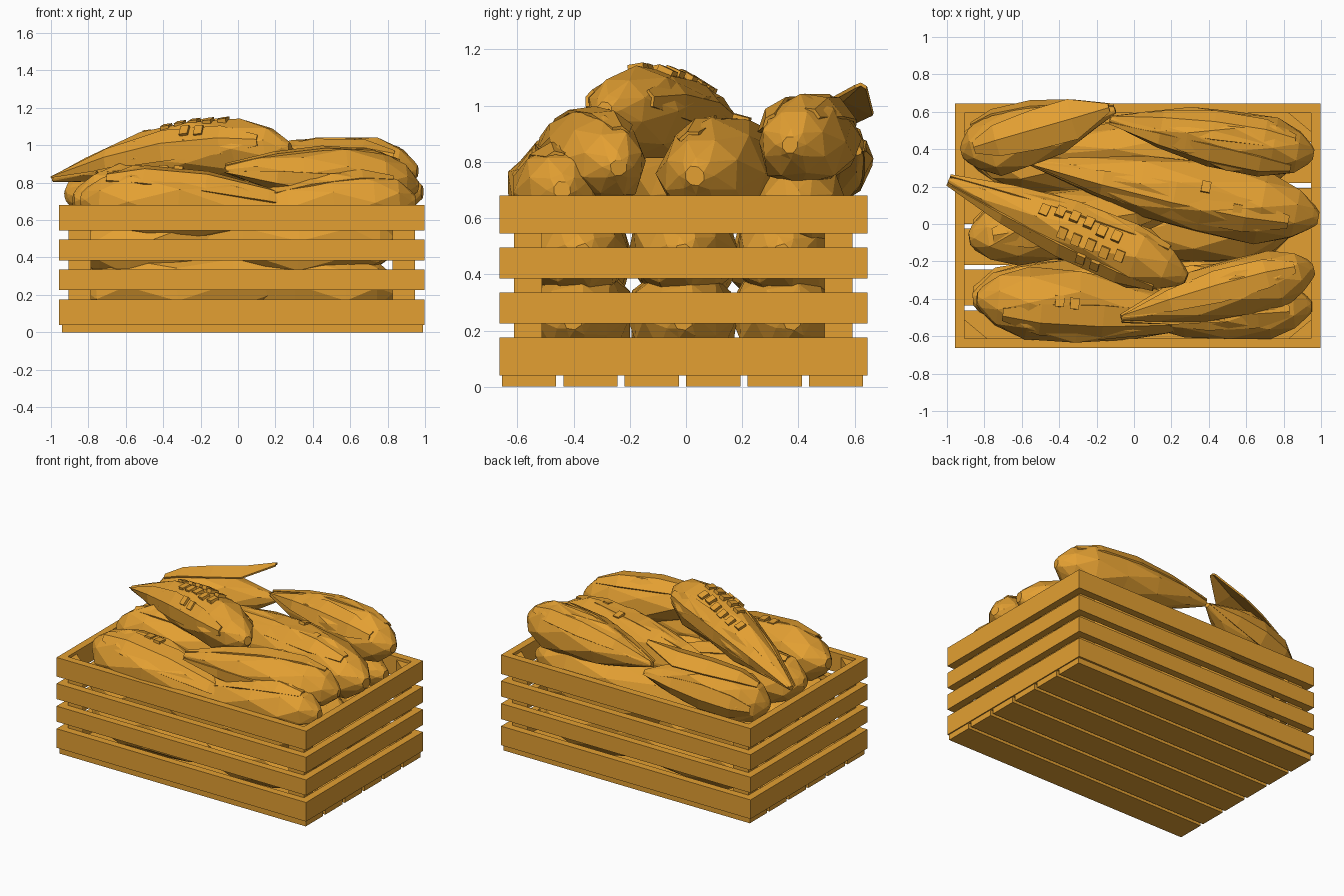
import bpy, bmesh, math, random
from mathutils import Vector

random.seed(4)
if "Cube" in bpy.data.objects:
    bpy.data.objects.remove(bpy.data.objects["Cube"], do_unlink=True)

gold = bpy.data.materials.new("golden yellow")
gold.use_nodes = True
gold.diffuse_color = (0.77, 0.35, 0.032, 1)
gold.node_tree.nodes["Principled BSDF"].inputs["Base Color"].default_value = gold.diffuse_color


def finish(bm, name):
    mesh = bpy.data.meshes.new(name)
    bm.normal_update()
    bm.to_mesh(mesh)
    bm.free()
    mesh.materials.append(gold)
    obj = bpy.data.objects.new(name, mesh)
    bpy.context.collection.objects.link(obj)
    return obj


def add_box(bm, lo, hi):
    verts = bmesh.ops.create_cube(bm, size=1)["verts"]
    for v in verts:
        v.co = Vector(a + (b - a) * (c + 0.5) for a, b, c in zip(lo, hi, v.co))
    return verts


# Crate walls: four levels of slats on each side
X0, X1, Y0, Y1, T = -0.957, 0.998, -0.664, 0.645, 0.052
for level, (z0, z1) in enumerate([(0.04, 0.175), (0.225, 0.335), (0.385, 0.495), (0.545, 0.68)]):
    for side, lo, hi in [("front", (X0, Y0), (X1, Y0 + T)), ("back", (X0, Y1 - T), (X1, Y1)),
                         ("right", (X0, Y0 + T), (X0 + T, Y1 - T)),
                         ("left", (X1 - T, Y0 + T), (X1, Y1 - T))]:
        bm = bmesh.new()
        add_box(bm, (*lo, z0), (*hi, z1))
        finish(bm, f"{side}_slat_{level}")

# Crate floor boards
for i in range(6):
    y = -0.655 + i * 0.2185
    bm = bmesh.new()
    add_box(bm, (X0 + 0.015, y, 0), (X1 - 0.008, y + 0.193, 0.04))
    finish(bm, f"floor_board_{i}")

# Triangular corner posts
for cx, sx in [(X0 + T, 1), (X1 - T, -1)]:
    for cy, sy in [(Y0 + T, 1), (Y1 - T, -1)]:
        bm = bmesh.new()
        base = [bm.verts.new((cx + a * sx, cy + b * sy, 0.04)) for a, b in [(0, 0), (0.12, 0), (0, 0.1)]]
        face = bm.faces.new(base)
        top = bmesh.ops.extrude_face_region(bm, geom=[face])["geom"]
        bmesh.ops.translate(bm, vec=(0, 0, 0.62), verts=[g for g in top if isinstance(g, bmesh.types.BMVert)])
        bmesh.ops.recalc_face_normals(bm, faces=bm.faces)
        finish(bm, "corner_post")

PROFILE = [(0, 0.1), (0.15, 0.42), (0.38, 0.82), (0.6, 1.0), (0.8, 0.97), (0.92, 0.7), (0.98, 0.34), (1, 0.18)]


def radius_at(t):
    for (t0, r0), (t1, r1) in zip(PROFILE, PROFILE[1:]):
        if t <= t1:
            return r0 + (r1 - r0) * (t - t0) / (t1 - t0)


def corn(name, tail, nose, radius, bow=0.0, leaves=(), kernels=(), sides=8):
    """Faceted cob from husk tip to stem, with husk leaves and kernels at given angles."""
    tail, nose = Vector(tail), Vector(nose)
    axis = nose - tail
    turn = axis.to_track_quat('X', 'Z')

    def point(t, angle, scale, lift=0.0):
        r = radius * scale + lift
        centre = tail + axis * t + Vector((0, 0, bow * math.sin(math.pi * t)))
        return centre + turn @ Vector((0, r * math.cos(angle), r * math.sin(angle)))

    # Cob body
    bm = bmesh.new()
    rings = []
    for k, (t, r) in enumerate(PROFILE):
        rings.append([bm.verts.new(point(t, math.tau * (j + 0.5 * (k % 2)) / sides,
                                         r * random.uniform(0.94, 1.08))) for j in range(sides)])
    for k, (a, b) in enumerate(zip(rings, rings[1:])):
        for j in range(sides):
            n = (j + 1) % sides
            if k % 2:
                tris = (a[j], a[n], b[n]), (a[j], b[n], b[j])
            else:
                tris = (a[j], a[n], b[j]), (a[n], b[n], b[j])
            for tri in tris:
                bm.faces.new(tri)
    bm.faces.new(rings[0])
    bm.faces.new(rings[-1])
    bmesh.ops.recalc_face_normals(bm, faces=bm.faces)
    finish(bm, name)

    # Husk leaves: tapered, ridged strips wrapped on the cob
    for angle, curl in leaves:
        bm = bmesh.new()
        rows = []
        for t, half in [(0.9, 0.25), (0.75, 0.5), (0.5, 0.6), (0.25, 0.6), (0.0, 0.1)]:
            out = 0.018 + curl * (1 - t) ** 3
            rows.append([bm.verts.new(point(t, math.radians(angle) + s * half, radius_at(t), out - 0.01 * abs(s)))
                         for s in (-1, 0, 1)])
        for a, b in zip(rows, rows[1:]):
            for j in range(2):
                bm.faces.new((a[j], b[j], b[j + 1], a[j + 1]))
        leaf = finish(bm, name + "_leaf")
        mod = leaf.modifiers.new("thickness", 'SOLIDIFY')
        mod.thickness = 0.012

    # Raised kernels
    if kernels:
        bm = bmesh.new()
        for angle, start, count in kernels:
            for i in range(count):
                t = start + i * 0.06
                a = math.radians(angle + random.uniform(-6, 6))
                cube = add_box(bm, (-0.024, -0.03, -0.03), (0.024, 0.03, 0.01))
                spot = point(t, a, radius_at(t))
                for v in cube:
                    y, z = v.co.y, v.co.z
                    spin = Vector((v.co.x, z * math.cos(a) - y * math.sin(a), z * math.sin(a) + y * math.cos(a)))
                    v.co = spot + turn @ spin
        finish(bm, name + "_kernels")


# Top layer of the heap
corn("top_corn", (-0.99, 0.235, 0.82), (0.28, -0.29, 0.985), 0.165, 0.05,
     leaves=[(160, 0.0), (20, 0.0)], kernels=[(65, 0.4, 6), (105, 0.5, 5), (135, 0.6, 2)])
corn("front_left_top_corn", (-0.07, -0.5, 0.87), (0.96, -0.24, 0.78), 0.165, 0.01, leaves=[(75, 0.0), (210, 0.0)])
corn("back_left_top_corn", (-0.13, 0.56, 0.88), (0.96, 0.37, 0.86), 0.165, 0.012, leaves=[(60, 0.0), (140, 0.0)])
corn("back_right_top_corn", (-0.1, 0.61, 0.84), (-0.92, 0.38, 0.73), 0.17, 0.015, leaves=[(95, 0.21), (185, 0.0)])

# Middle layer
corn("centre_corn", (-0.55, 0.33, 0.79), (0.985, 0.03, 0.75), 0.195, 0.0,
     leaves=[(110, 0.0)], kernels=[(70, 0.6, 1), (100, 0.72, 1)])
corn("front_right_corn", (0.5, -0.5, 0.62), (-0.84, -0.4, 0.71), 0.195, 0.01,
     leaves=[(60, 0.0)], kernels=[(90, 0.62, 2)])
corn("front_left_corn", (-0.15, -0.47, 0.62), (0.95, -0.44, 0.7), 0.17, 0.015, leaves=[(100, 0.0)])
corn("right_corn", (0.3, 0.1, 0.66), (-0.88, -0.08, 0.71), 0.195, 0.0, leaves=[(90, 0.0)])
corn("back_corn", (-0.7, 0.4, 0.58), (0.88, 0.4, 0.64), 0.18, 0.0)

# Buried layers filling the crate
for layer, z in enumerate((0.235, 0.455)):
    for i, y in enumerate((-0.385, -0.01, 0.36)):
        for s in (-1, 1):
            shift = 0.06 * s * (1 - 2 * layer) * (i - 1)
            corn(f"buried_corn_{layer}_{i}", (-s * 0.5, y - shift, z + 0.05),
                 (s * 0.86, y + shift * 0.3, z + 0.02 * layer * s), 0.19, sides=7)
